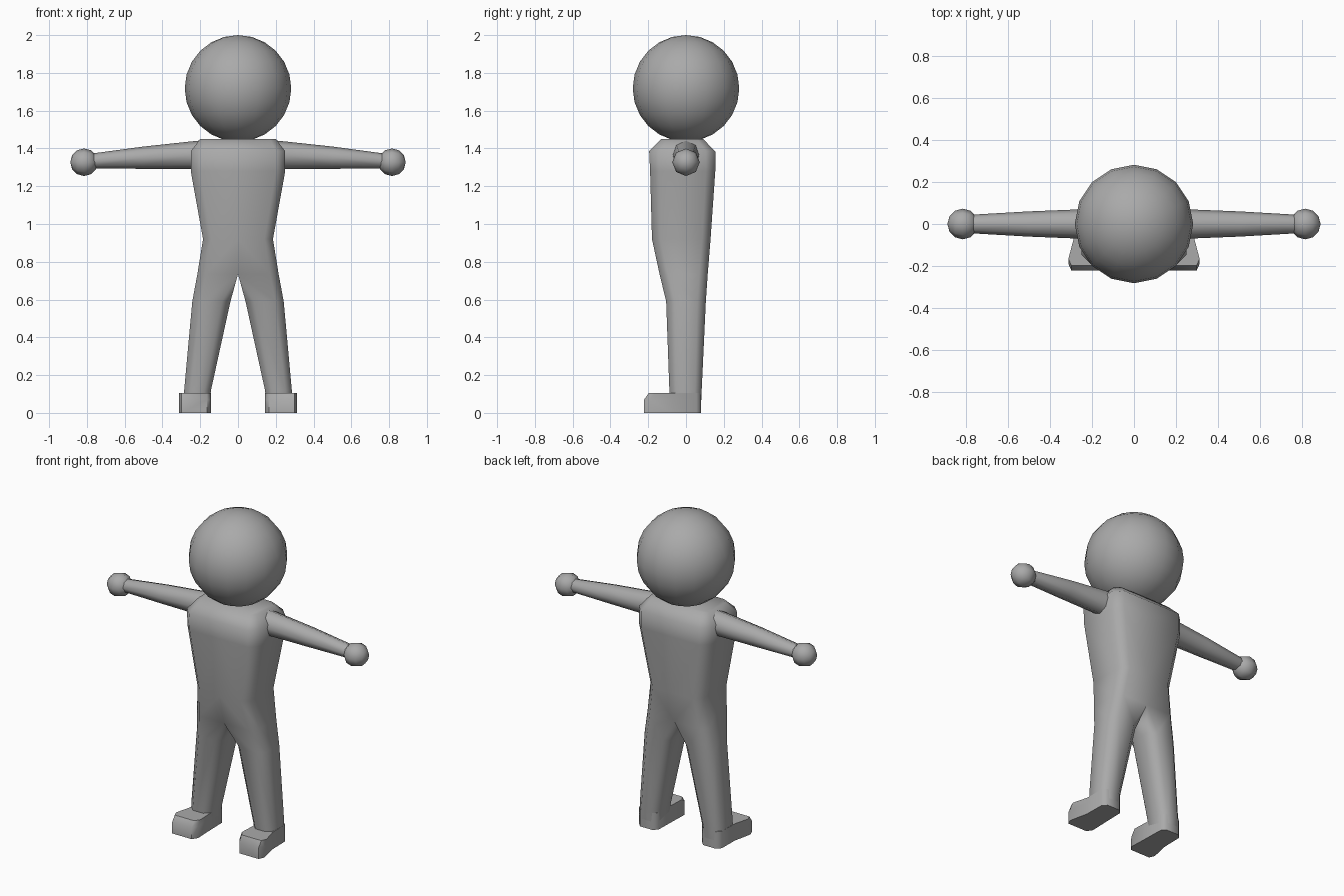
import bpy, bmesh, math
from mathutils import Vector

if "Cube" in bpy.data.objects:
    bpy.data.objects.remove(bpy.data.objects["Cube"])

grey = bpy.data.materials.new("plain_grey")
grey.diffuse_color = (0.4, 0.4, 0.4, 1)
grey.use_nodes = True
grey.node_tree.nodes["Principled BSDF"].inputs["Base Color"].default_value = grey.diffuse_color


def finish(bm, name, angle, mirror=True):
    """Turn a bmesh into a smooth shaded, optionally mirrored object."""
    bmesh.ops.remove_doubles(bm, verts=bm.verts, dist=0.0005)
    bmesh.ops.recalc_face_normals(bm, faces=bm.faces)
    mesh = bpy.data.meshes.new(name)
    bm.to_mesh(mesh)
    bm.free()
    mesh.materials.append(grey)
    obj = bpy.data.objects.new(name, mesh)
    bpy.context.collection.objects.link(obj)
    bpy.ops.object.select_all(action='DESELECT')
    obj.select_set(True)
    bpy.context.view_layer.objects.active = obj
    bpy.ops.object.shade_smooth_by_angle(angle=math.radians(angle))
    if mirror:
        mod = obj.modifiers.new("mirror", 'MIRROR')
        mod.use_clip = True
        mod.merge_threshold = 0.001
    return obj


def loft(bm, rings, cap_start=True, cap_end=True):
    """Skin a list of point rings with quads."""
    loops = [[bm.verts.new(p) for p in ring] for ring in rings]
    n = len(loops[0])
    for a, b in zip(loops, loops[1:]):
        for i in range(n):
            j = (i + 1) % n
            quad = (a[i], a[j], b[j], b[i])
            # leave the centre plane open so the halves join
            if any(abs(v.co.x) > 0.0001 for v in quad):
                bm.faces.new(quad)
    if cap_start:
        bm.faces.new(loops[0])
    if cap_end:
        bm.faces.new(loops[-1])


def body_ring(z, xin, xout, yf, yb, c, ci):
    """Half body outline with outer chamfer c and inner chamfer ci."""
    pts = [(xin + ci, yf), (xout - c, yf), (xout, yf + c), (xout, yb - c),
           (xout - c, yb), (xin + ci, yb), (xin, yb - ci), (xin, yf + ci)]
    return [(x, y, z) for x, y in pts]


# Torso and legs: z, inner x, outer x, front y, back y, outer and inner chamfer
sections = [
    (1.45, 0, 0.20, -0.13, 0.09, 0.03, 0),
    (1.385, 0, 0.25, -0.195, 0.155, 0.05, 0),
    (1.28, 0, 0.25, -0.19, 0.155, 0.05, 0),
    (0.92, 0, 0.185, -0.18, 0.13, 0.045, 0),
    (0.735, 0, 0.215, -0.14, 0.115, 0.045, 0),
    (0.59, 0.04, 0.242, -0.105, 0.105, 0.045, 0.045),
    (0.12, 0.143, 0.285, -0.088, 0.083, 0.035, 0.035),
    (0.05, 0.15, 0.285, -0.08, 0.08, 0.035, 0.035),
]
bm = bmesh.new()
loft(bm, [body_ring(*s) for s in sections])
finish(bm, "torso_and_legs", 50)

# Arms: x, bottom z, top z, half depth
bm = bmesh.new()
rings = []
for x, z0, z1, d in [(0.17, 1.27, 1.445, 0.08), (0.25, 1.29, 1.437, 0.07),
                     (0.50, 1.292, 1.41, 0.06), (0.76, 1.295, 1.375, 0.045),
                     (0.81, 1.30, 1.36, 0.03)]:
    rings.append([(x, d * math.cos(t), (z0 + z1) / 2 + (z1 - z0) / 2 * math.sin(t))
                  for t in (k * math.pi / 4 for k in range(8))])
loft(bm, rings)
finish(bm, "arms", 60)

# Hands
bm = bmesh.new()
bmesh.ops.create_uvsphere(bm, u_segments=8, v_segments=6, radius=0.073)
for v in bm.verts:
    v.co = Vector((v.co.z + 0.815, v.co.y, v.co.x + 1.327))
finish(bm, "hands", 80)

# Feet: plan outline lofted upwards, toe slightly rounded on top
plan = [(0.15, 0.055), (0.175, 0.08), (0.26, 0.08), (0.285, 0.055),
        (0.287, -0.07), (0.312, -0.19), (0.298, -0.222), (0.165, -0.222),
        (0.143, -0.19), (0.147, -0.07)]
bm = bmesh.new()
levels = []
for z, toe in [(0, 0), (0.07, 0), (0.105, 0.025)]:
    levels.append([(x, y + (toe if y < -0.1 else 0), z) for x, y in plan])
loft(bm, levels)
finish(bm, "feet", 50)

# Head
bm = bmesh.new()
bmesh.ops.create_uvsphere(bm, u_segments=16, v_segments=12, radius=0.282)
for v in bm.verts:
    v.co.z += 1.718
finish(bm, "head", 80, mirror=False)
